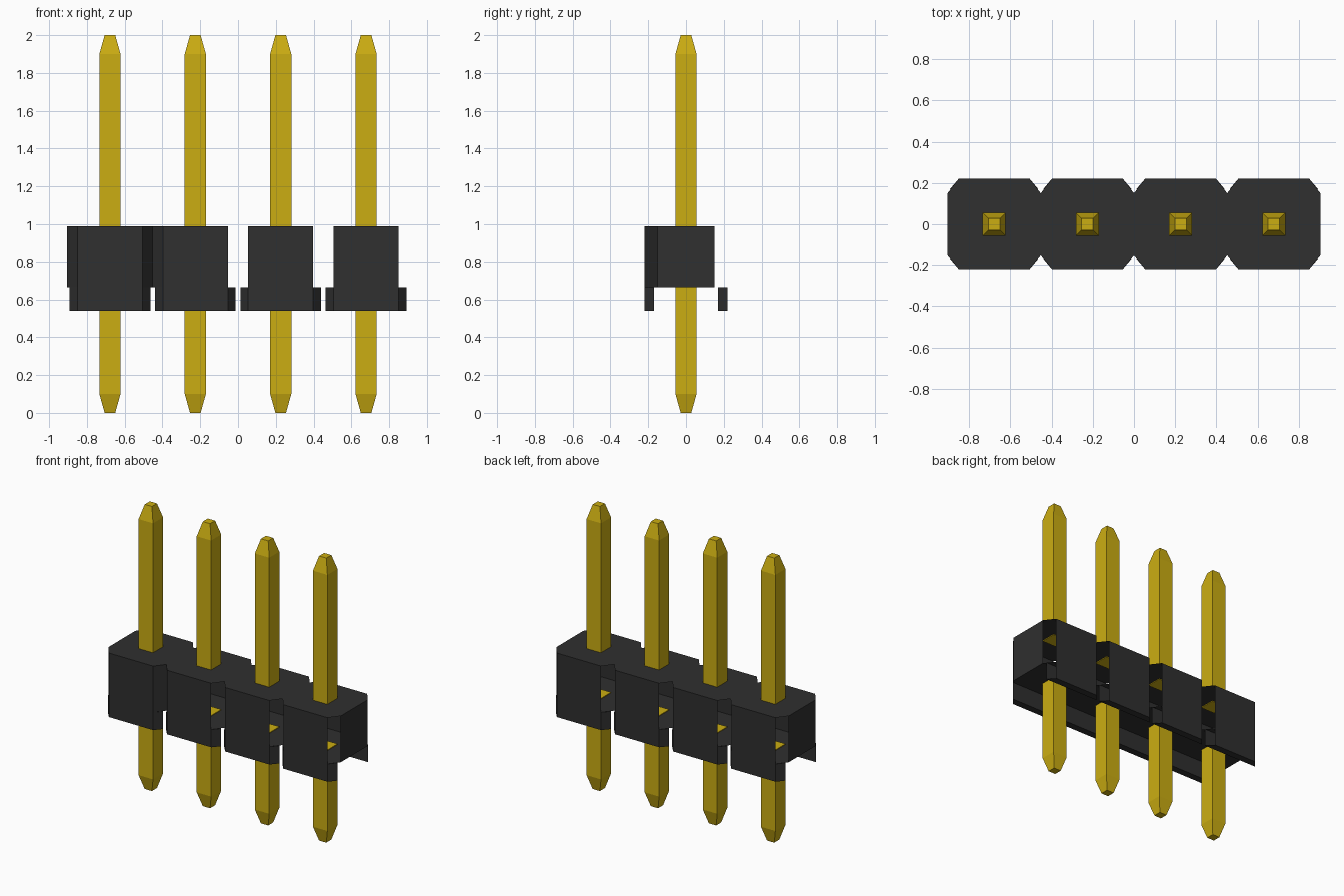
import bpy, bmesh
from mathutils import Vector

cube = bpy.data.objects.get("Cube")
if cube:
    bpy.data.objects.remove(cube, do_unlink=True)


def material(name, rgb):
    m = bpy.data.materials.new(name)
    m.use_nodes = True
    m.diffuse_color = (*rgb, 1)
    m.node_tree.nodes["Principled BSDF"].inputs["Base Color"].default_value = (*rgb, 1)
    return m


GOLD = material("gold", (0.60, 0.42, 0.006))
BLACK = material("black plastic", (0.029, 0.029, 0.029))

PITCH = 0.452
CENTRES = [(i - 1.5) * PITCH for i in range(4)]
HALF_X, HALF_Y = PITCH / 2, 0.22      # cell half sizes
FLAT_X, SIDE_Y = 0.172, 0.15          # where the corner chamfers start
LIP_X, LIP_Y = 0.214, 0.17            # inner edge of the lower lips
LIP_Z, FLOOR_Z, TOP_Z = 0.54, 0.665, 0.99


def finish(bm, name, mat):
    bmesh.ops.remove_doubles(bm, verts=bm.verts, dist=0.0005)
    mesh = bpy.data.meshes.new(name)
    bm.to_mesh(mesh)
    bm.free()
    mesh.materials.append(mat)
    ob = bpy.data.objects.new(name, mesh)
    bpy.context.collection.objects.link(ob)


def face(bm, points, outward):
    """Add a face whose normal points along outward."""
    f = bm.faces.new([bm.verts.new(p) for p in points])
    f.normal_update()
    if f.normal.dot(Vector(outward)) < 0:
        f.normal_flip()


def wall(bm, a, b, z0, z1, outward):
    """Upright panel over the plan segment a-b."""
    face(bm, [(*a, z0), (*b, z0), (*b, z1), (*a, z1)], (*outward, 0))


def pin(name, rings):
    """Square pin from (height, half width) rings, capped at both ends."""
    bm = bmesh.new()
    loops = [[bm.verts.new((sx * r, sy * r, z))
              for sx, sy in ((-1, -1), (1, -1), (1, 1), (-1, 1))] for z, r in rings]
    for lo, hi in zip(loops, loops[1:]):
        for i in range(4):
            j = (i + 1) % 4
            bm.faces.new((lo[i], lo[j], hi[j], hi[i]))
    bm.faces.new(loops[0][::-1])
    bm.faces.new(loops[-1])
    return bm


for n, cx in enumerate(CENTRES):
    # Housing cell: open chamfered shell with a lip along front and back
    bm = bmesh.new()
    plan = [(cx + x, y) for x, y in (
        (-FLAT_X, -HALF_Y), (FLAT_X, -HALF_Y), (HALF_X, -SIDE_Y), (HALF_X, SIDE_Y),
        (FLAT_X, HALF_Y), (-FLAT_X, HALF_Y), (-HALF_X, SIDE_Y), (-HALF_X, -SIDE_Y))]
    face(bm, [(*p, TOP_Z) for p in plan], (0, 0, 1))
    face(bm, [(*p, FLOOR_Z) for p in plan], (0, 0, -1))
    for s in (-1, 1):
        outer = [(cx - FLAT_X, s * HALF_Y), (cx + FLAT_X, s * HALF_Y)]
        inner = [(cx - LIP_X, s * LIP_Y), (cx + LIP_X, s * LIP_Y)]
        wall(bm, *outer, FLOOR_Z, TOP_Z, (0, s))
        wall(bm, *outer, LIP_Z, FLOOR_Z, (0, s))
        wall(bm, *inner, LIP_Z, FLOOR_Z, (0, -s))
        face(bm, [(*p, LIP_Z) for p in outer + inner[::-1]], (0, 0, -1))
        # Lip ends
        wall(bm, outer[0], inner[0], LIP_Z, FLOOR_Z, (-1, s))
        if s < 0:
            wall(bm, outer[1], inner[1], LIP_Z, FLOOR_Z, (1, s))
    # Front corner chamfers that are closed
    if n < 2:
        wall(bm, plan[7], plan[0], FLOOR_Z, TOP_Z, (-1, -1))
    if n == 0:
        wall(bm, plan[1], plan[2], FLOOR_Z, TOP_Z, (1, -1))
    # End walls
    if n == 0:
        wall(bm, plan[6], plan[7], FLOOR_Z, TOP_Z, (-1, 0))
    if n == 3:
        wall(bm, plan[2], plan[3], FLOOR_Z, TOP_Z, (1, 0))
    finish(bm, f"housing_cell_{n + 1}", BLACK)

    # Pin halves above and below the housing
    for name, rings in (
            ("lower_pin", ((0, 0.028), (0.1, 0.056), (FLOOR_Z + 0.005, 0.056))),
            ("upper_pin", ((TOP_Z - 0.005, 0.056), (1.9, 0.056), (2.0, 0.028)))):
        bm = pin(name, rings)
        bmesh.ops.translate(bm, verts=bm.verts, vec=(cx, 0, 0))
        finish(bm, f"{name}_{n + 1}", GOLD)
